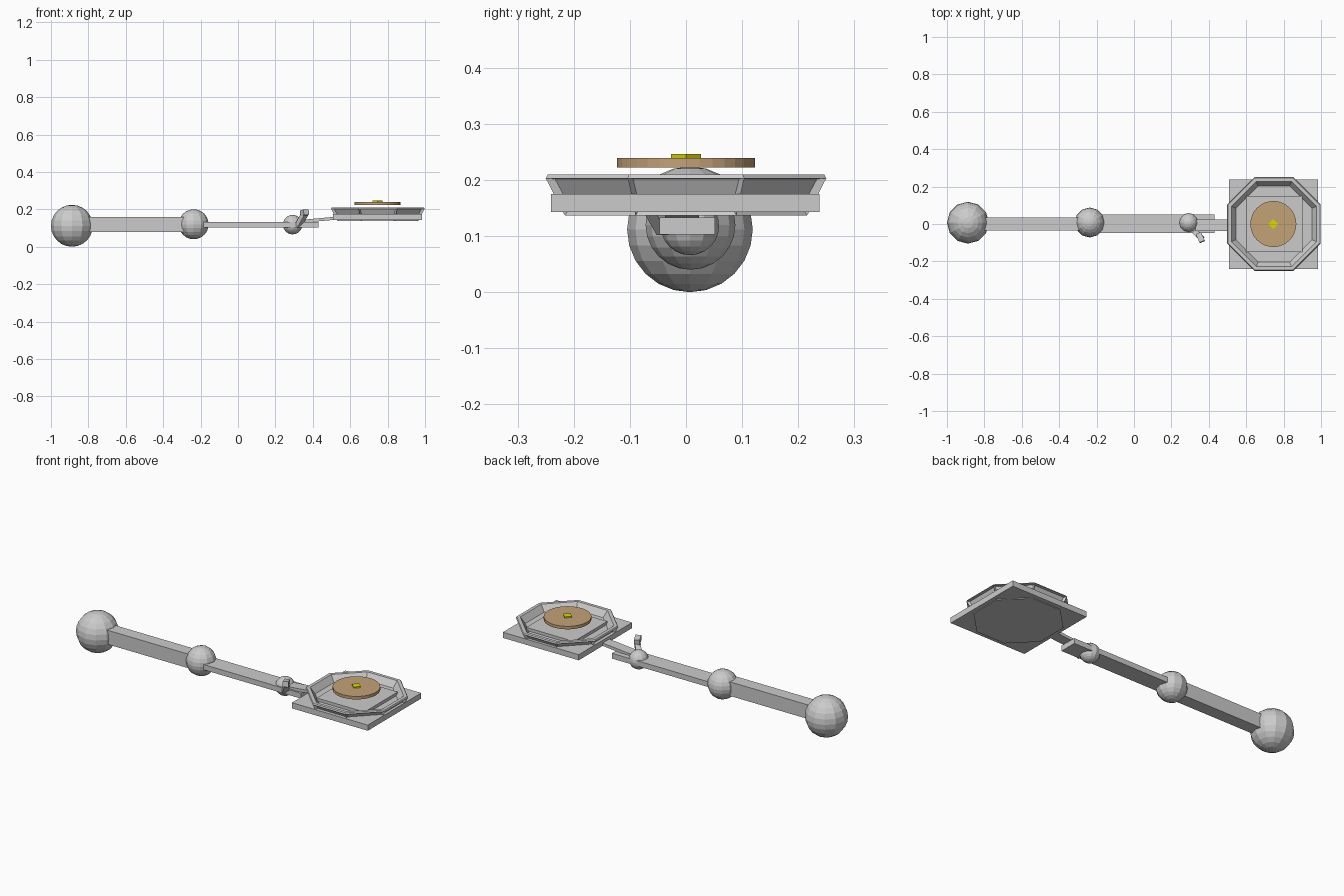
import bpy, bmesh
from math import pi, cos, sin
from mathutils import Vector

if "Cube" in bpy.data.objects:
    bpy.data.objects.remove(bpy.data.objects["Cube"])


def finish(name, bm, color=None):
    bmesh.ops.recalc_face_normals(bm, faces=bm.faces)
    me = bpy.data.meshes.new(name)
    bm.to_mesh(me)
    bm.free()
    ob = bpy.data.objects.new(name, me)
    bpy.context.collection.objects.link(ob)
    if color:
        m = bpy.data.materials.new(name + "_colour")
        m.diffuse_color = color
        m.use_nodes = True
        m.node_tree.nodes["Principled BSDF"].inputs["Base Color"].default_value = m.diffuse_color
        me.materials.append(m)
    return ob


def box(name, x0, x1, y0, y1, z0, z1):
    bm = bmesh.new()
    bmesh.ops.create_cube(bm, size=1)
    for v in bm.verts:
        v.co = Vector((x1 if v.co.x > 0 else x0,
                       y1 if v.co.y > 0 else y0,
                       z1 if v.co.z > 0 else z0))
    return finish(name, bm)


def ball(name, x, y, z, r):
    bm = bmesh.new()
    bmesh.ops.create_uvsphere(bm, u_segments=12, v_segments=12, radius=r)
    bmesh.ops.translate(bm, verts=bm.verts, vec=(x, y, z))
    return finish(name, bm)


def disc(name, x, r, z0, z1, n, color=None, turn=0.0):
    bm = bmesh.new()
    rings = [[bm.verts.new((x + r * cos(turn + 2 * pi * i / n),
                            r * sin(turn + 2 * pi * i / n), z)) for i in range(n)]
             for z in (z0, z1)]
    bm.faces.new(rings[0])
    bm.faces.new(rings[1])
    for i in range(n):
        j = (i + 1) % n
        bm.faces.new((rings[0][i], rings[0][j], rings[1][j], rings[1][i]))
    return finish(name, bm, color)


def beam(name, a, b, w, h):
    a, b = Vector(a), Vector(b)
    bm = bmesh.new()
    bmesh.ops.create_cube(bm, size=1)
    d = b - a
    rot = d.to_track_quat('X', 'Z')
    for v in bm.verts:
        v.co = (a + b) / 2 + rot @ Vector((v.co.x * d.length, v.co.y * w, v.co.z * h))
    return finish(name, bm)


# jointed arm
ball("shoulder_joint", -0.888, 0.007, 0.112, 0.112)
box("upper_arm", -0.89, -0.22, -0.036, 0.036, 0.08, 0.16)
ball("elbow_joint", -0.237, 0.008, 0.12, 0.08)
box("forearm", -0.24, 0.43, -0.047, 0.052, 0.103, 0.133)
ball("wrist_joint", 0.292, 0.007, 0.118, 0.052)

# wrist link and small lever
beam("wrist_link", (0.33, -0.007, 0.135), (0.52, -0.007, 0.152), 0.06, 0.016)
beam("lever", (0.32, -0.035, 0.11), (0.36, -0.075, 0.18), 0.03, 0.025)
beam("lever_head", (0.345, -0.05, 0.178), (0.365, -0.095, 0.185), 0.03, 0.03)

# square tray and raised centre
CX = 0.748
box("tray", 0.508, 0.985, -0.241, 0.238, 0.143, 0.175)
box("raised_block", 0.60, 0.90, -0.15, 0.15, 0.17, 0.192)

# flared octagonal rim with recessed panels and closed base
bm = bmesh.new()
profile = [(0.216, 0.137), (0.25, 0.203), (0.246, 0.21), (0.228, 0.21), (0.20, 0.17)]
rings = []
for apothem, z in profile:
    r = apothem / cos(pi / 8)
    rings.append([bm.verts.new((CX + r * cos(pi / 8 + i * pi / 4),
                                r * sin(pi / 8 + i * pi / 4), z)) for i in range(8)])
panels = []
for k in range(4):
    for i in range(8):
        j = (i + 1) % 8
        f = bm.faces.new((rings[k][i], rings[k][j], rings[k + 1][j], rings[k + 1][i]))
        if k == 0:
            panels.append(f)
bm.faces.new(rings[0])
bm.faces.new(rings[4])
bmesh.ops.recalc_face_normals(bm, faces=bm.faces)
bmesh.ops.inset_individual(bm, faces=panels, thickness=0.012, depth=-0.012)
finish("octagonal_rim", bm)

# floating turntable and central pin
disc("turntable", CX - 0.003, 0.123, 0.222, 0.239, 32, (0.55, 0.36, 0.18, 1))
disc("centre_pin", CX - 0.003, 0.027, 0.238, 0.246, 4, (0.7, 0.7, 0.0, 1))
